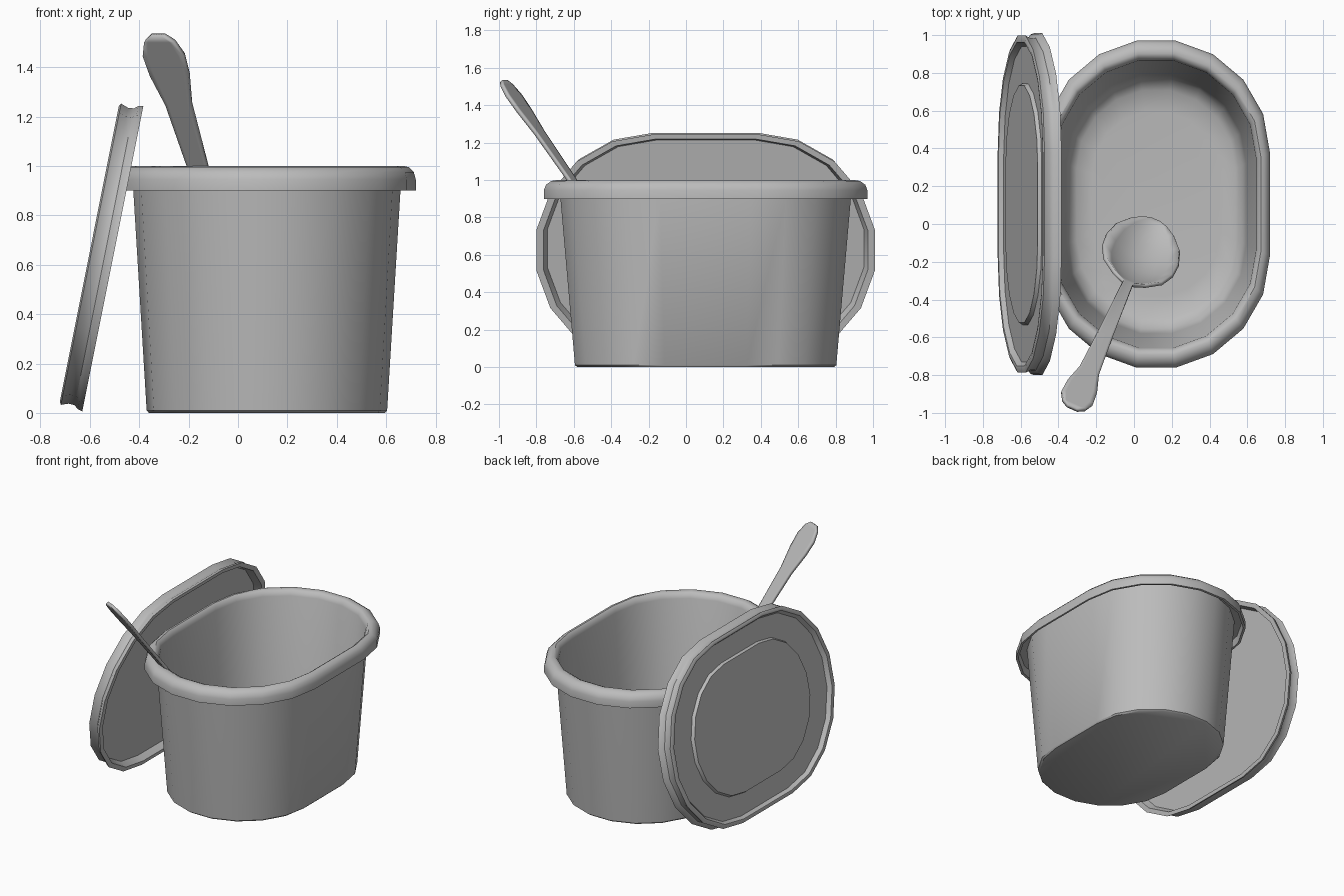
import bpy, bmesh, math
from mathutils import Matrix, Vector

cube = bpy.data.objects.get("Cube")
if cube:
    bpy.data.objects.remove(cube, do_unlink=True)

grey = bpy.data.materials.new("plain grey")
grey.use_nodes = True
grey.diffuse_color = (0.5, 0.5, 0.5, 1)
grey.node_tree.nodes["Principled BSDF"].inputs["Base Color"].default_value = (0.5, 0.5, 0.5, 1)

ARC_STEPS = 9
STRAIGHT = 0.45   # half length of the straight side, relative to the radius


def stadium(radius, z):
    """Rounded oblong ring with two straight sides along y."""
    ring = []
    for end in (0, 1):
        for i in range(ARC_STEPS + 1):
            a = math.pi * (end + i / ARC_STEPS)
            shift = STRAIGHT * (-1 if end else 1)
            ring.append(Vector((math.cos(a), math.sin(a) + shift, 0)) * radius + Vector((0, 0, z)))
    return ring


def finish(name, bm, matrix, angle=35):
    bmesh.ops.recalc_face_normals(bm, faces=bm.faces)
    mesh = bpy.data.meshes.new(name)
    bm.to_mesh(mesh)
    bm.free()
    mesh.materials.append(grey)
    obj = bpy.data.objects.new(name, mesh)
    bpy.context.collection.objects.link(obj)
    obj.matrix_world = matrix
    bpy.ops.object.select_all(action="DESELECT")
    obj.select_set(True)
    bpy.context.view_layer.objects.active = obj
    bpy.ops.object.shade_smooth_by_angle(angle=math.radians(angle))
    return obj


def loft(name, profile, matrix, angle):
    """Stack oblong rings along a profile and cap both ends."""
    bm = bmesh.new()
    rings = [[bm.verts.new(p) for p in stadium(r, z)] for r, z in profile]
    n = len(rings[0])
    for a, b in zip(rings, rings[1:]):
        for i in range(n):
            j = (i + 1) % n
            bm.faces.new((a[i], a[j], b[j], b[i]))
    bm.faces.new(rings[0])
    bm.faces.new(rings[-1])
    return finish(name, bm, matrix, angle)


# Tub: tapered wall, rolled rim with an open underside, rounded inner floor
tub_profile = [
    (0.478, 0), (0.487, 0.01), (0.541, 0.9), (0.544, 0.96), (0.585, 0.955), (0.59, 0.9),
    (0.603, 0.9), (0.603, 0.945), (0.595, 0.975), (0.575, 0.995), (0.555, 1.0),
    (0.54, 0.99), (0.53, 0.96), (0.477, 0.14), (0.46, 0.07), (0.42, 0.03), (0.34, 0.02)]
loft("tub", tub_profile, Matrix.Translation((0.117, 0.105, 0)), 40)

# Lid: leaning against the tub, grooved edge, lipped inside and raised panel outside
lid_profile = [
    (0.59, 0.05), (0.605, 0), (0.631, 0), (0.626, 0.02), (0.613, 0.035), (0.611, 0.06),
    (0.622, 0.09), (0.61, 0.097), (0.597, 0.095), (0.582, 0.07), (0.445, 0.07), (0.437, 0.09)]
lean = Matrix.Translation((-0.507, 0.105, 0.625)) @ Matrix.Rotation(math.radians(-78.7), 4, "Y")
loft("lid", lid_profile, lean, 40)

# Spoon: distance along, half width and bowl depth at each station
stations = [
    (0, 0.03, 0), (0.03, 0.065, 0), (0.1, 0.09, 0), (0.2, 0.085, 0), (0.35, 0.056, 0),
    (0.7, 0.042, 0), (1.2, 0.028, 0), (1.24, 0.09, 0.02), (1.32, 0.165, 0.05),
    (1.42, 0.2, 0.075), (1.53, 0.205, 0.08), (1.65, 0.18, 0.065), (1.74, 0.125, 0.04),
    (1.79, 0.07, 0.015), (1.81, 0.025, 0)]
ACROSS = 8
bm = bmesh.new()
rows = []
for t, w, d in stations:
    ks = [2 * i / ACROSS - 1 for i in range(ACROSS + 1)]
    rows.append([bm.verts.new((w * k, t, -d * (1 - k * k))) for k in ks])
for a, b in zip(rows, rows[1:]):
    for i in range(ACROSS):
        bm.faces.new((a[i], a[i + 1], b[i + 1], b[i]))

along = Vector((0.305, 0.69, -1)).normalized()
across = Vector((along.y, -along.x, 0)).normalized()
normal = across.cross(along)
frame = Matrix((across, along, normal)).transposed().to_4x4()
spoon = finish("spoon", bm, Matrix.Translation((-0.325, -0.975, 1.53)) @ frame)
solid = spoon.modifiers.new("thickness", "SOLIDIFY")
solid.thickness = 0.02
solid.offset = 0
